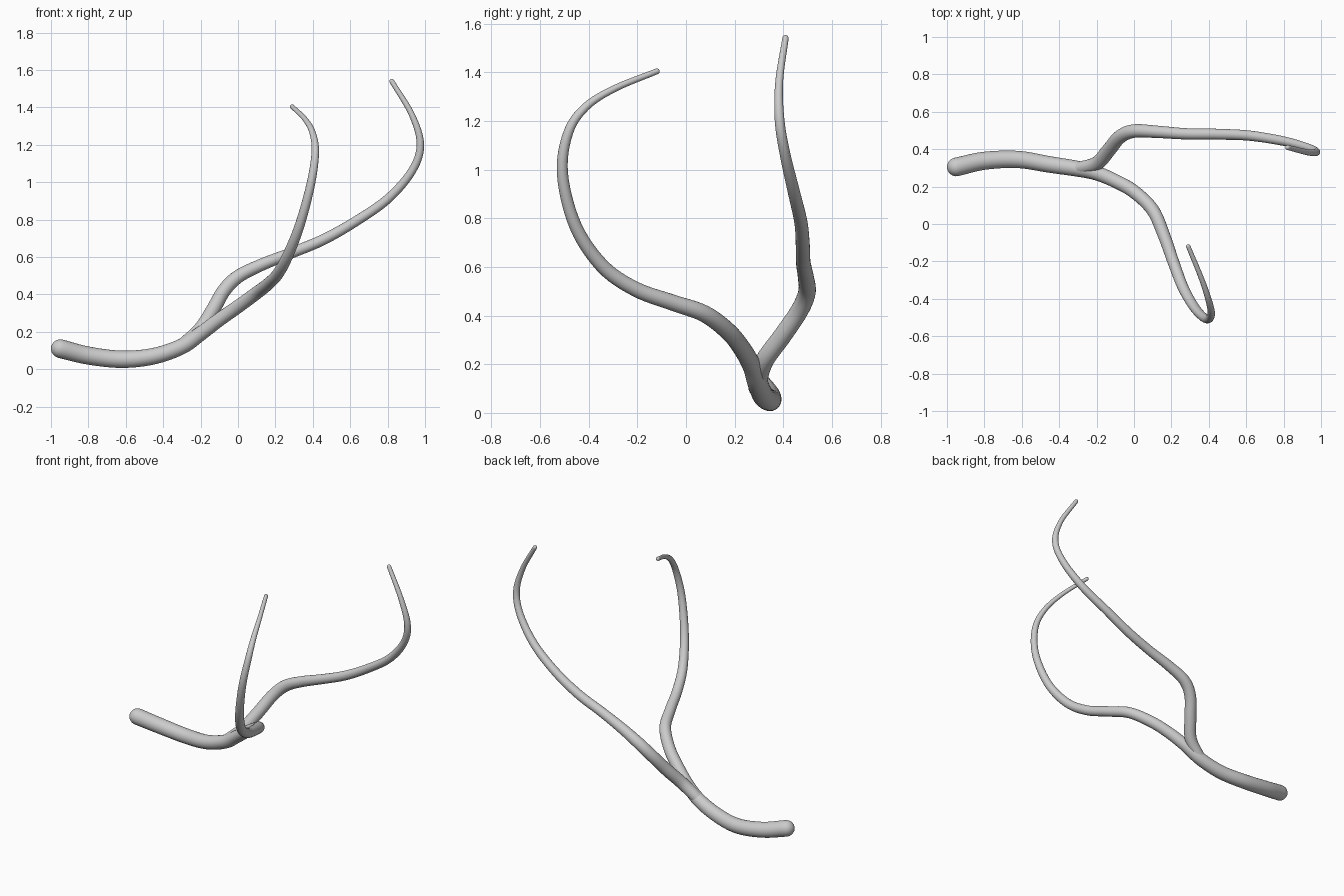
import bpy, bmesh, math
from mathutils import Vector

if "Cube" in bpy.data.objects:
    bpy.data.objects.remove(bpy.data.objects["Cube"])

SIDES, STEPS, CAP = 24, 6, 5


def spline(pts):
    """Catmull-Rom through (x, y, z, radius) points."""
    p = [Vector(q) for q in pts]
    p = [2 * p[0] - p[1]] + p + [2 * p[-1] - p[-2]]
    out = []
    for i in range(1, len(p) - 2):
        a, b, c, d = p[i - 1:i + 3]
        for s in range(STEPS):
            t = s / STEPS
            out.append(0.5 * (2 * b + (c - a) * t + (2 * a - 5 * b + 4 * c - d) * t * t
                              + (3 * b - a - 3 * c + d) * t ** 3))
    out.append(p[-2])
    return [(v.to_3d(), v.w) for v in out]


def tube(name, pts):
    """Tapered round tube with domed ends along the smoothed path."""
    path = spline(pts)
    n = len(path)
    tans = [(path[min(i + 1, n - 1)][0] - path[max(i - 1, 0)][0]).normalized() for i in range(n)]
    # Each station: centre, tangent, radius; dome stations at both ends
    dome = [math.pi / 2 * k / CAP for k in range(1, CAP)]
    (c0, r0), (c1, r1) = path[0], path[-1]
    stations = [(c0 - tans[0] * r0 * math.sin(a), tans[0], r0 * math.cos(a)) for a in reversed(dome)]
    stations += [(c, t, r) for (c, r), t in zip(path, tans)]
    stations += [(c1 + tans[-1] * r1 * math.sin(a), tans[-1], r1 * math.cos(a)) for a in dome]

    bm = bmesh.new()
    rings, side, prev = [], tans[0].orthogonal().normalized(), tans[0]
    for c, t, r in stations:
        side = prev.rotation_difference(t) @ side
        side = (side - t * side.dot(t)).normalized()
        prev, up = t, t.cross(side)
        rings.append([bm.verts.new(c + r * (side * math.cos(a) + up * math.sin(a)))
                      for a in (2 * math.pi * k / SIDES for k in range(SIDES))])
    for a, b in zip(rings, rings[1:]):
        for k in range(SIDES):
            j = (k + 1) % SIDES
            bm.faces.new((a[k], a[j], b[j], b[k]))
    for ring, tip in ((rings[0], c0 - tans[0] * r0), (rings[-1], c1 + tans[-1] * r1)):
        v = bm.verts.new(tip)
        for k in range(SIDES):
            bm.faces.new((ring[k], ring[(k + 1) % SIDES], v))
    bmesh.ops.recalc_face_normals(bm, faces=bm.faces)
    for f in bm.faces:
        f.smooth = True
    me = bpy.data.meshes.new(name)
    bm.to_mesh(me)
    bm.free()
    ob = bpy.data.objects.new(name, me)
    bpy.context.collection.objects.link(ob)
    return ob


# Stem running on into the front branch
tube("stem_and_front_branch", [
    (-0.95, 0.305, 0.11, 0.050), (-0.80, 0.338, 0.073, 0.048), (-0.62, 0.345, 0.053, 0.046),
    (-0.45, 0.318, 0.07, 0.044), (-0.30, 0.295, 0.122, 0.042), (-0.20, 0.272, 0.19, 0.039),
    (-0.10, 0.23, 0.265, 0.037), (0.00, 0.173, 0.335, 0.036), (0.10, 0.075, 0.408, 0.035),
    (0.16, -0.06, 0.455, 0.033), (0.213, -0.21, 0.51, 0.031), (0.265, -0.345, 0.605, 0.029),
    (0.33, -0.455, 0.77, 0.026), (0.388, -0.508, 0.985, 0.023), (0.413, -0.483, 0.155 + 1, 0.020),
    (0.40, -0.41, 1.26, 0.017), (0.36, -0.29, 1.335, 0.014), (0.29, -0.12, 1.404, 0.012)])

# Back branch, starting inside the stem
tube("back_branch", [
    (-0.30, 0.295, 0.125, 0.036), (-0.20, 0.323, 0.215, 0.038), (-0.135, 0.395, 0.315, 0.038),
    (-0.075, 0.466, 0.42, 0.037), (0.00, 0.497, 0.495, 0.036), (0.12, 0.493, 0.556, 0.033),
    (0.28, 0.482, 0.62, 0.030), (0.45, 0.480, 0.69, 0.029), (0.62, 0.472, 0.785, 0.027),
    (0.80, 0.443, 0.91, 0.025), (0.93, 0.408, 1.06, 0.022), (0.975, 0.385, 1.20, 0.020),
    (0.93, 0.383, 1.36, 0.016), (0.822, 0.409, 1.54, 0.013)])
